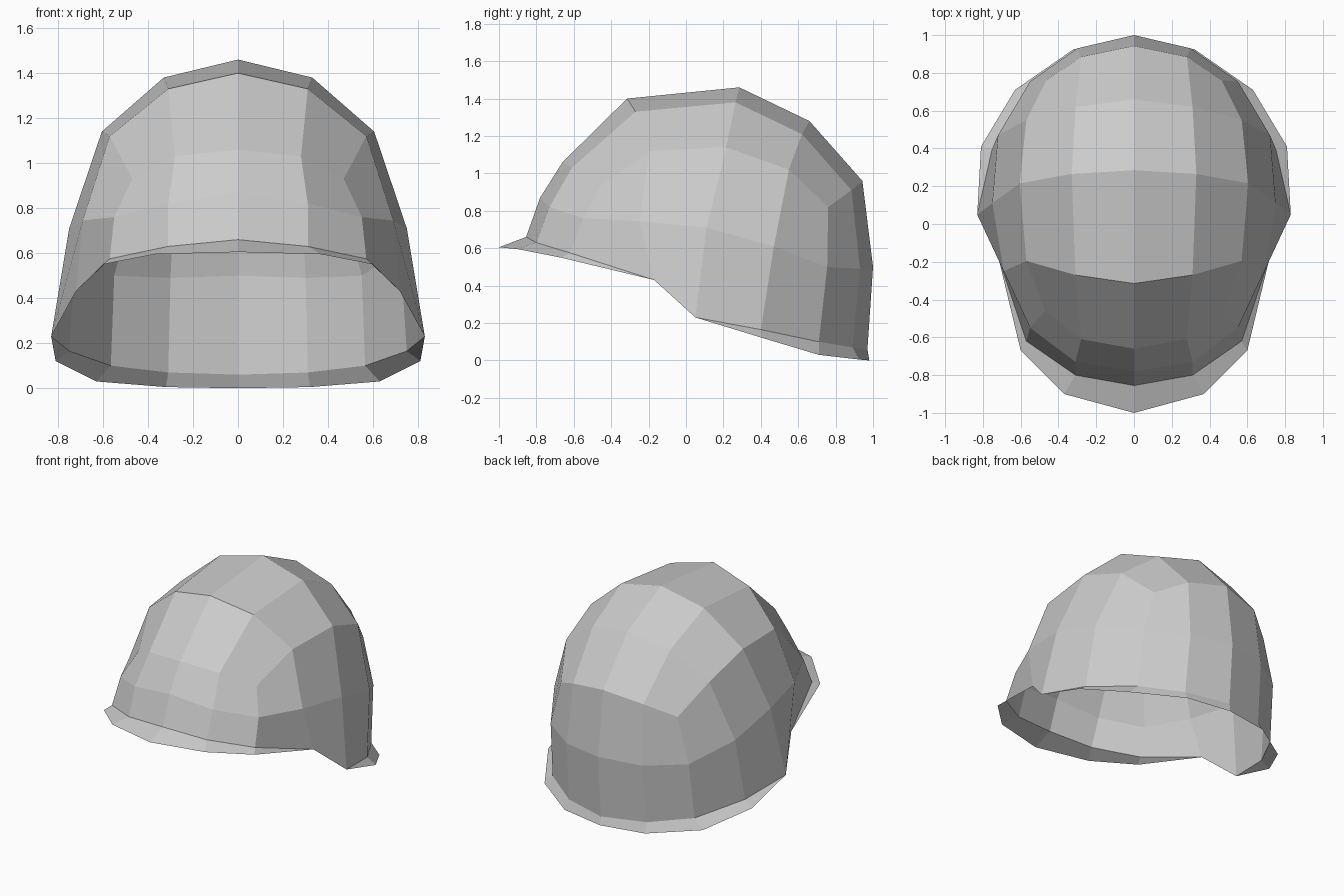
import bpy, bmesh

if "Cube" in bpy.data.objects:
    bpy.data.objects.remove(bpy.data.objects["Cube"])


def loft(bm, rows):
    """Quads between neighbouring rows of points (repeated points give triangles)."""
    for r0, r1 in zip(rows, rows[1:]):
        for i in range(len(r0) - 1):
            corners = []
            for p in (r0[i], r0[i + 1], r1[i + 1], r1[i]):
                if p not in corners:
                    corners.append(p)
            bm.faces.new([bm.verts.new(p) for p in corners])


def make_part(name, patches, direction):
    """Half of a sheet on +x, welded, then mirrored across x = 0."""
    bm = bmesh.new()
    for rows in patches:
        loft(bm, rows)
    bmesh.ops.remove_doubles(bm, verts=bm.verts, dist=0.0005)
    bmesh.ops.recalc_face_normals(bm, faces=bm.faces)
    # make the visible outer side the front of the sheet
    if sum(direction(f) * f.calc_area() for f in bm.faces) < 0:
        bmesh.ops.reverse_faces(bm, faces=bm.faces)
    mesh = bpy.data.meshes.new(name)
    bm.to_mesh(mesh)
    bm.free()
    ob = bpy.data.objects.new(name, mesh)
    bpy.context.collection.objects.link(ob)
    mirror = ob.modifiers.new("Mirror", "MIRROR")
    mirror.use_clip = True
    return ob


# Crown ribs from front rim over the top to the nape: centre, inner, outer
rim = [(0, -0.855, 0.66), (0.31, -0.80, 0.63), (0.57, -0.62, 0.575)]
brow = [(0, -0.78, 0.87), (0.31, -0.73, 0.82), (0.55, -0.55, 0.76)]
forehead = [(0, -0.66, 1.06), (0.28, -0.61, 1.03), (0.47, -0.46, 0.93)]
front_top = [(0, -0.315, 1.40), (0.31, -0.27, 1.33), (0.57, -0.195, 1.12)]
top = [(0, 0.285, 1.46), (0.33, 0.265, 1.38), (0.605, 0.215, 1.14)]
rear_top = [(0, 0.66, 1.28), (0.31, 0.62, 1.21), (0.57, 0.55, 1.02)]
rear = [(0, 0.943, 0.96), (0.28, 0.885, 0.91), (0.465, 0.76, 0.82)]
back = [(0, 1.0, 0.50), (0.30, 0.93, 0.49), (0.55, 0.755, 0.50)]
nape = [(0, 0.97, 0.06), (0.31, 0.89, 0.07), (0.565, 0.71, 0.10)]
crown = [rim, brow, forehead, front_top, top, rear_top, rear, back, nape]

# Side panel: upper, middle and lower edges, front to back
temple, ear, nape_side = (0.72, -0.17, 0.43), (0.83, 0.05, 0.23), (0.75, 0.40, 0.165)
side = [
    [r[2] for r in (forehead, front_top, top, rear_top, rear)],
    [brow[2], (0.69, -0.25, 0.745), (0.75, 0.11, 0.71), (0.72, 0.47, 0.61), back[2]],
    [rim[2], temple, ear, nape_side, nape[2]],
]
make_part("helmet_shell", [crown, side],
          lambda f: f.normal.dot(f.calc_center_median()))

# Front brim, tapering to the temple
brim_edge = [(0, -1.0, 0.605), (0.37, -0.90, 0.595), (0.60, -0.67, 0.55), temple]
make_part("front_brim", [[rim + [temple], brim_edge]], lambda f: f.normal.z)

# Flared neck guard, tapering to the ear
guard_edge = [(0, 0.98, 0), (0.32, 0.925, 0.005), (0.63, 0.71, 0.03),
              (0.81, 0.41, 0.12), ear]
make_part("neck_guard", [[nape + [nape_side, ear], guard_edge]],
          lambda f: f.normal.z)
